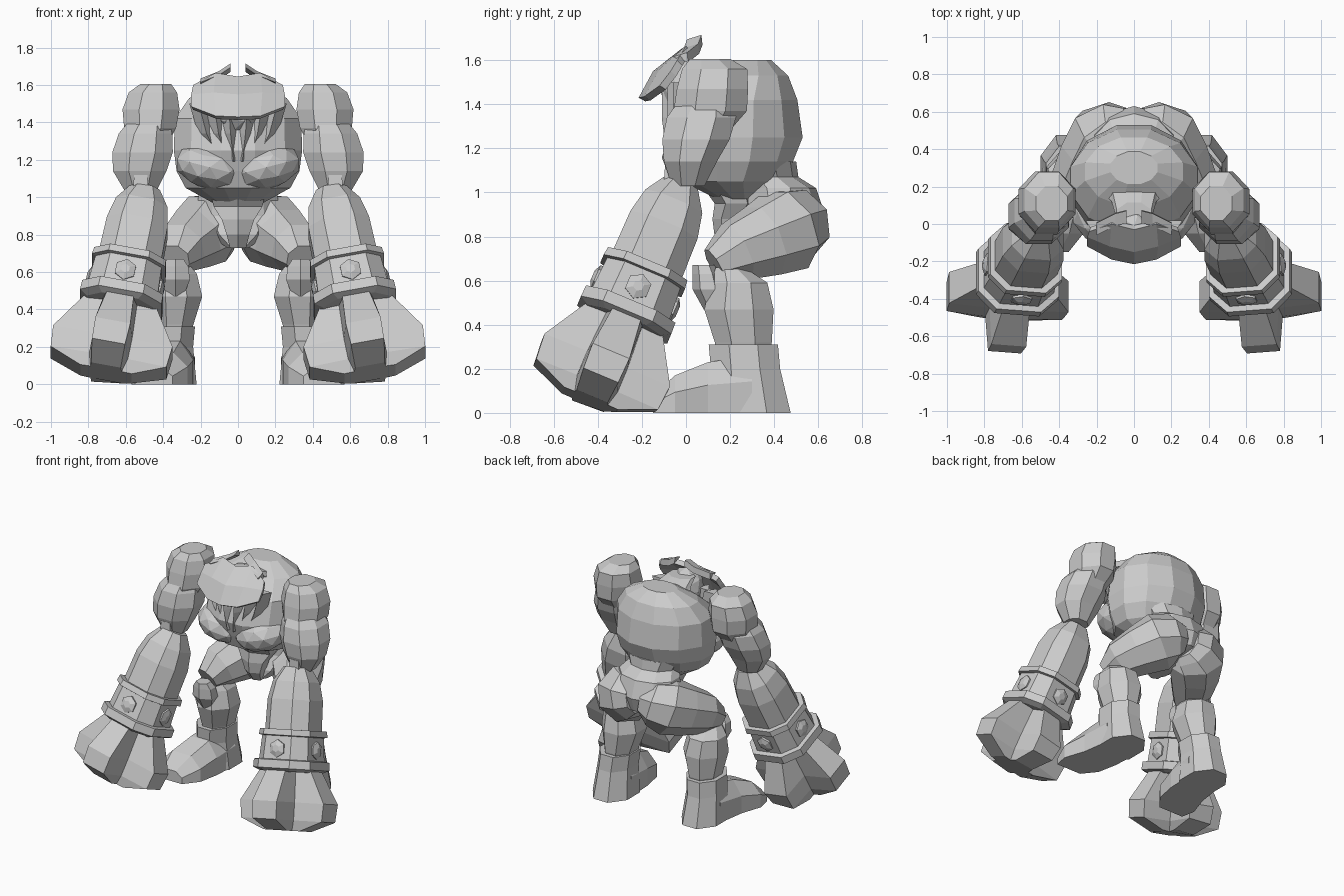
import bpy, bmesh, math
from mathutils import Vector, Matrix

cube = bpy.data.objects.get("Cube")
if cube:
    bpy.data.objects.remove(cube, do_unlink=True)

stone = bpy.data.materials.new("pale_grey_stone")
stone.use_nodes = True
stone.diffuse_color = (0.6, 0.6, 0.6, 1)
stone.node_tree.nodes["Principled BSDF"].inputs["Base Color"].default_value = (0.6, 0.6, 0.6, 1)


def finish(name, bm, mirror=False):
    bmesh.ops.recalc_face_normals(bm, faces=bm.faces)
    mesh = bpy.data.meshes.new(name)
    bm.to_mesh(mesh)
    bm.free()
    mesh.materials.append(stone)
    obj = bpy.data.objects.new(name, mesh)
    bpy.context.collection.objects.link(obj)
    if mirror:
        mod = obj.modifiers.new("mirror", "MIRROR")
        mod.use_mirror_merge = False
    return obj


def loft(name, rings, mirror=False):
    """Skin a list of equal-length point rings and cap both ends."""
    bm = bmesh.new()
    rows = [[bm.verts.new(p) for p in ring] for ring in rings]
    n = len(rows[0])
    for a, b in zip(rows, rows[1:]):
        for i in range(n):
            j = (i + 1) % n
            bm.faces.new((a[i], a[j], b[j], b[i]))
    bm.faces.new(rows[0])
    bm.faces.new(rows[-1])
    return finish(name, bm, mirror)


def ellipse(c, rx, ry, n=8, u=Vector((1, 0, 0)), v=Vector((0, 1, 0))):
    turn = [2 * math.pi * (i + 0.5) / n for i in range(n)]
    return [Vector(c) + u * rx * math.cos(t) + v * ry * math.sin(t) for t in turn]


def stack(name, rows, n=8, mirror=False):
    """Horizontal rings given as x, y, z, rx, ry."""
    return loft(name, [ellipse(r[:3], r[3], r[4], n) for r in rows], mirror)


def limb(name, rows, n=8):
    """Rings across a bent path given as x, y, z, radius."""
    pts = [Vector(r[:3]) for r in rows]
    rings = []
    for i, r in enumerate(rows):
        d = (pts[min(i + 1, len(pts) - 1)] - pts[max(i - 1, 0)]).normalized()
        u = (Vector((0, 0, 1)) - d * d.z).normalized()
        rings.append(ellipse(pts[i], r[3], r[3], n, u, d.cross(u)))
    return loft(name, rings, True)


def lump(name, c, size, mirror=True, tilt=0):
    bm = bmesh.new()
    bmesh.ops.create_icosphere(bm, subdivisions=2, radius=1)
    m = Matrix.Translation(c) @ Matrix.Rotation(tilt, 4, "Y") @ Matrix.Diagonal((*size, 1))
    bmesh.ops.transform(bm, matrix=m, verts=bm.verts)
    return finish(name, bm, mirror)


# Torso
stack("torso", [(0, .24, .97, .14, .1), (0, .2, 1.05, .29, .23), (0, .215, 1.14, .34, .28),
                (0, .22, 1.25, .355, .32), (0, .235, 1.42, .35, .28), (0, .28, 1.53, .27, .19),
                (0, .3, 1.6, .13, .09)], 12)
lump("chest_muscle", (.15, .06, 1.16), (.19, .17, .12), tilt=-.25)

# Waist and hips
stack("waist", [(0, .36, 1.14, .22, .14), (0, .37, 1.07, .18, .14), (0, .42, 1.02, .22, .17),
                (0, .44, .9, .24, .19), (0, .4, .8, .17, .2), (0, .28, .73, .06, .08)], 10)
stack("belly", [(0, .2, 1.02, .17, .12), (0, .23, .95, .15, .1), (0, .2, .88, .1, .08),
                (0, .2, .8, .07, .07), (0, .22, .73, .05, .04)], 6)

# Legs
limb("thigh", [(.03, .51, .87, .12), (.09, .5, .86, .17), (.165, .455, .83, .2), (.24, .35, .78, .175),
               (.31, .23, .73, .145), (.34, .13, .67, .085)])
stack("calf", [(.34, .2, .66, .07, .07), (.34, .24, .59, .13, .14), (.33, .24, .47, .15, .17),
               (.34, .26, .32, .11, .14), (.34, .26, .28, .1, .13)], 8, True)
stack("knee_cap", [(.335, .08, .67, .05, .05), (.335, .09, .63, .08, .06), (.335, .1, .56, .09, .07),
                   (.335, .13, .47, .05, .05)], 6, True)
stack("boot_shaft", [(.35, .26, .31, .13, .17), (.36, .27, .2, .13, .17), (.36, .29, 0, .15, .2)], 8, True)


def foot_ring(y, x, w, h):
    return [Vector((x + a * w, y, z)) for a, z in ((-1, 0), (1, 0), (1, h * .55), (.5, h), (-.5, h), (-1, h * .55))]


loft("boot_toe", [foot_ring(.3, .36, .13, .26), foot_ring(.1, .38, .14, .23),
                  foot_ring(-.05, .42, .15, .17), foot_ring(-.15, .45, .1, .08)], True)

# Upper arms
stack("shoulder", [(.44, .11, 1.605, .09, .1), (.455, .13, 1.56, .14, .16), (.465, .12, 1.47, .165, .175),
                   (.47, .11, 1.37, .15, .18), (.48, .07, 1.26, .1, .12)], 8, True)
stack("upper_arm", [(.47, .09, 1.42, .11, .13), (.495, .07, 1.34, .155, .17), (.51, .045, 1.24, .175, .165),
                    (.525, .02, 1.14, .155, .13), (.52, .01, 1.03, .09, .08)], 8, True)
stack("elbow_guard", [(.52, -.06, 1.12, .05, .05), (.52, -.06, 1.02, .06, .06)], 4, True)

# Forearm frame: along the arm, outward, and forward
elbow = Vector((.5, -.03, 1.02))
along = Vector((.19, -.375, -.894)).normalized()
out = (Vector((1, 0, 0)) - along * along.x).normalized()
fore = out.cross(along)
if fore.y > 0:
    fore = -fore


def arm_point(t, a, b):
    p = elbow + along * t + out * a + fore * b
    p.z = max(p.z, .005)
    return p


def block_ring(t, a, b, valley=None, depth=1):
    """Square with cut corners; a valley makes it a cross."""
    ring = []
    for k in range(4):
        corner = [(a, -b), (a, b)] + ([(valley, valley)] if valley else [])
        for x, y in corner:
            for _ in range(k):
                x, y = -y, x
            ring.append(arm_point(t, x, y * depth))
    return ring


loft("forearm", [block_ring(t, a, a * .5) for t, a in
                 ((-.02, .08), (.08, .14), (.2, .165), (.46, .17))], True)
loft("bracelet", [block_ring(t, a, a * .55) for t, a in
                  ((.40, .16), (.40, .195), (.44, .2), (.445, .18), (.60, .19),
                   (.605, .22), (.66, .222), (.68, .18))], True)
loft("fist", [block_ring(t, a, b, v, .95) for t, a, b, v in
              ((.64, .18, .07, .09), (.88, .325, .095, .105), (1.0, .315, .09, .105), (1.07, .14, .08, .085))], True)

# Bracelet studs
for i, (a, b) in enumerate(((1, 0), (0, 1), (-1, 0), (0, -1))):
    rings = []
    for depth, r in ((.17, .06), (.195, .06), (.21, .025)):
        rings.append([arm_point(.53 + r * math.cos(q), a * depth - b * r * math.sin(q),
                                b * depth + a * r * math.sin(q))
                      for q in [math.pi * s / 3 for s in range(6)]])
    loft("bracelet_stud_%d" % (i + 1), rings, True)

# Head, neck and beard
stack("neck", [(0, .27, 1.48, .22, .17), (0, .16, 1.55, .13, .1), (0, .05, 1.59, .1, .07)])
lump("head", (0, -.01, 1.48), (.12, .11, .14), False)
for i, x in enumerate((.05, .13, .21)):
    y = -.11 + i * .025
    loft("beard_strand_%d" % (i + 1), [
        [Vector((x + dx, y + dy, 1.5)) for dx, dy in ((-.05, .08), (0, 0), (.05, .08))],
        [Vector((x * .8 + dx, y + dy, 1.34)) for dx, dy in ((-.045, .08), (0, 0), (.045, .08))],
        [Vector((x * .45 + dx, y + .02 + dy, 1.19)) for dx, dy in ((-.02, .05), (0, 0), (.02, .05))]], True)

# Visor plate with two horn tips
bm = bmesh.new()
half = [[(0, -.215, 1.43), (.12, -.19, 1.435), (.25, -.12, 1.485)],
        [(0, -.15, 1.55), (.13, -.12, 1.56), (.25, -.07, 1.55)],
        [(0, -.03, 1.645), (.12, 0, 1.665), (.24, -.04, 1.60)]]
grid = [[bm.verts.new((-x, y, z)) for x, y, z in row[:0:-1]] + [bm.verts.new(p) for p in row] for row in half]
for lo, hi in zip(grid, grid[1:]):
    for i in range(4):
        bm.faces.new((lo[i], lo[i + 1], hi[i + 1], hi[i]))
visor = finish("visor", bm)
shell = visor.modifiers.new("thickness", "SOLIDIFY")
shell.thickness = .035
loft("visor_horn", [[Vector((x, y + dy, z + dz)) for dy, dz in ((-.05, -.02), (.02, -.045), (.015, 0))]
                    for x, y, z in ((.2, -.01, 1.635), (.1, .04, 1.675), (.04, .055, 1.715))], True)
